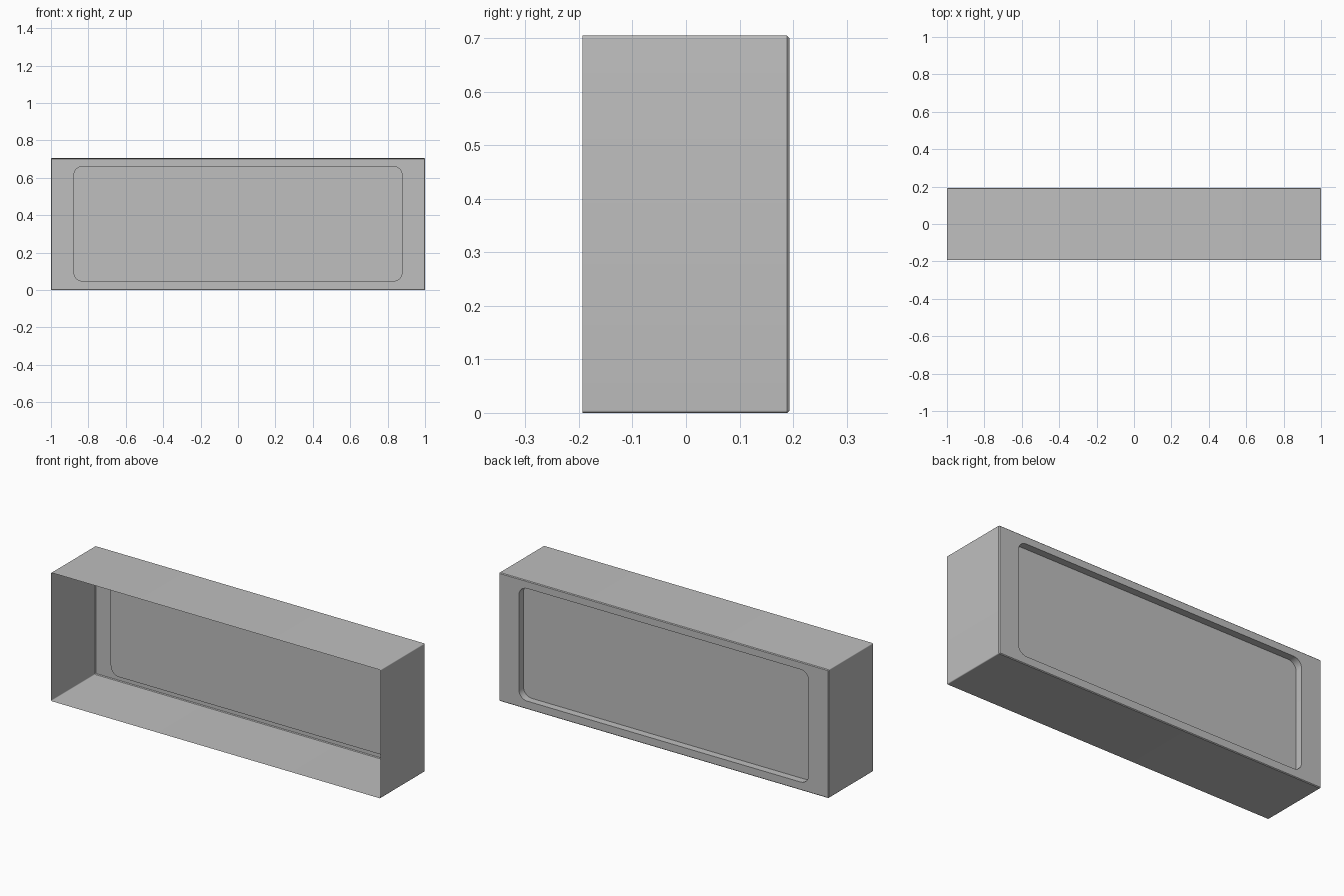
import bpy
import bmesh
from math import sin, cos, pi

if "Cube" in bpy.data.objects:
    bpy.data.objects.remove(bpy.data.objects["Cube"])

HEIGHT, FRONT, BACK = 0.705, -0.193, 0.193
CHAMFER = 0.004
ARC_STEPS = 8


def rounded_ring(bm, half_x, z_low, z_high, radius, y):
    """Counter-clockwise rounded rectangle of vertices, standing at depth y."""
    half_z, mid_z = (z_high - z_low) / 2, (z_high + z_low) / 2
    ring = []
    for quarter, (sx, sz) in enumerate(((1, 1), (-1, 1), (-1, -1), (1, -1))):
        for step in range(ARC_STEPS + 1):
            angle = (quarter + step / ARC_STEPS) * pi / 2
            x = sx * (half_x - radius) + radius * cos(angle)
            z = mid_z + sz * (half_z - radius) + radius * sin(angle)
            ring.append(bm.verts.new((x, y, z)))
    return ring


grey = bpy.data.materials.new("light_grey")
grey.use_nodes = True
colour = (0.52, 0.52, 0.52, 1)
grey.diffuse_color = colour
grey.node_tree.nodes["Principled BSDF"].inputs["Base Color"].default_value = colour

# Thin open-fronted shell: walls, chamfered back rim, then the recessed back panel
bm = bmesh.new()
inner = 1 - CHAMFER
rings = [
    rounded_ring(bm, 1, 0, HEIGHT, 0.005, FRONT),
    rounded_ring(bm, 1, 0, HEIGHT, 0.005, BACK - CHAMFER),
    rounded_ring(bm, inner, CHAMFER, HEIGHT - CHAMFER, 0.001, BACK),
    rounded_ring(bm, 0.88, 0.045, 0.663, 0.05, BACK),
    rounded_ring(bm, 0.88, 0.045, 0.663, 0.05, BACK - 0.04),
]
for a, b in zip(rings, rings[1:]):
    for i in range(len(a)):
        j = (i + 1) % len(a)
        bm.faces.new((a[i], b[i], b[j], a[j]))
bm.faces.new(reversed(rings[-1]))

mesh = bpy.data.meshes.new("open_box_shell")
bm.to_mesh(mesh)
bm.free()
mesh.materials.append(grey)
shell = bpy.data.objects.new("open_box_shell", mesh)
bpy.context.collection.objects.link(shell)

# Round corners shade smoothly, folds stay crisp
bpy.ops.object.select_all(action="DESELECT")
shell.select_set(True)
bpy.context.view_layer.objects.active = shell
bpy.ops.object.shade_smooth_by_angle(angle=pi / 6)
